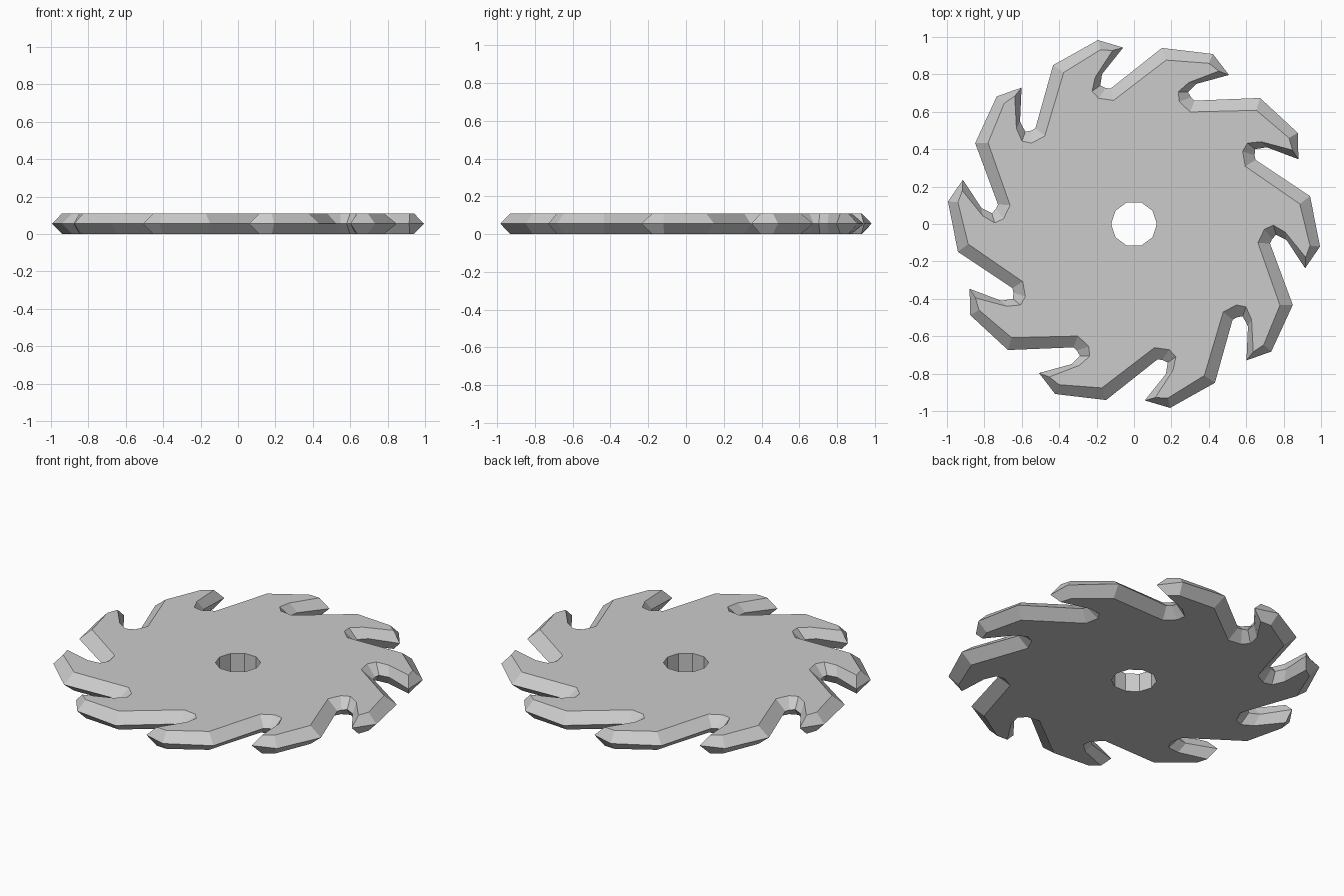
import bpy, bmesh
from math import cos, sin, radians

if "Cube" in bpy.data.objects:
    bpy.data.objects.remove(bpy.data.objects["Cube"])

TEETH = 10
HEIGHT = 0.11
HOLE_R = 0.122

# One tooth as (radius, degrees): gullet, cutting face, tip, back
FLAT = [(.670, 243.4), (.698, 249.7), (.745, 251.5), (.81, 248.9),
        (.935, 241.0), (.948, 245.0), (.893, 258.9)]
RIM = [(.735, 243.8), (.742, 245.7), (.762, 247.7), (.82, 246.0),
       (.945, 237.5), (1.002, 245.1), (.953, 261.0)]
N = len(FLAT)

bm = bmesh.new()


def ring(profile, z):
    """Repeat a polar profile once per tooth at height z."""
    step = 360 / TEETH
    return [bm.verts.new((r * cos(radians(a + k * step)),
                          r * sin(radians(a + k * step)), z))
            for k in range(TEETH) for r, a in profile]


def bridge(a, b):
    n = len(a)
    for i in range(n):
        j = (i + 1) % n
        bm.faces.new((a[i], a[j], b[j], b[i]))


# Bevelled toothed edge: flat outlines top and bottom, wider rim between
bottom = ring(FLAT, 0)
rim = ring(RIM, HEIGHT / 2)
top = ring(FLAT, HEIGHT)
bridge(bottom, rim)
bridge(rim, top)

# Ten-sided arbor hole
hole_bottom = ring([(HOLE_R, 252)], 0)
hole_top = ring([(HOLE_R, 252)], HEIGHT)
bridge(hole_top, hole_bottom)

# Flat sides, one sector per tooth
for outer, inner in ((bottom, hole_bottom), (top, hole_top)):
    for k in range(TEETH):
        edge = [outer[(k * N + i) % len(outer)] for i in range(N + 1)]
        bm.faces.new(edge + [inner[(k + 1) % TEETH], inner[k]])

bmesh.ops.recalc_face_normals(bm, faces=bm.faces[:])
mesh = bpy.data.meshes.new("saw_blade")
bm.to_mesh(mesh)
bm.free()
blade = bpy.data.objects.new("saw_blade", mesh)
bpy.context.collection.objects.link(blade)
